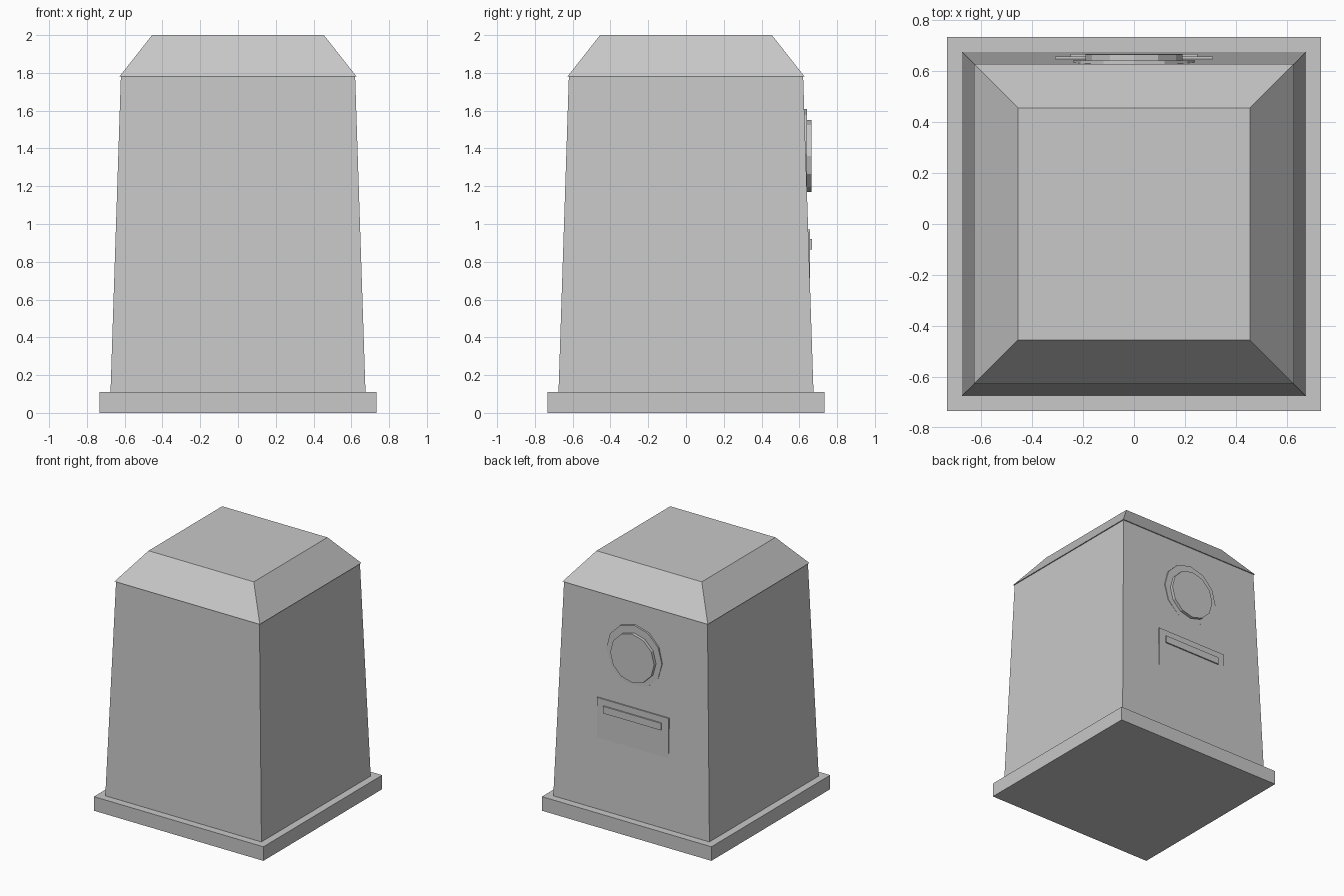
import bpy
import bmesh
import math

cube = bpy.data.objects.get("Cube")
if cube:
    bpy.data.objects.remove(cube, do_unlink=True)

# Single plain grey
GREY = (0.58, 0.58, 0.58, 1.0)
grey = bpy.data.materials.new("plain_grey")
grey.use_nodes = True
grey.diffuse_color = GREY
grey.node_tree.nodes["Principled BSDF"].inputs["Base Color"].default_value = GREY


def finish(name, bm):
    bmesh.ops.recalc_face_normals(bm, faces=bm.faces)
    mesh = bpy.data.meshes.new(name)
    bm.to_mesh(mesh)
    bm.free()
    mesh.materials.append(grey)
    obj = bpy.data.objects.new(name, mesh)
    bpy.context.collection.objects.link(obj)
    return obj


def tapered_block(name, half_bottom, half_top, z0, z1):
    """Square block whose top and bottom may differ in size."""
    bm = bmesh.new()
    bmesh.ops.create_cube(bm, size=2)
    for v in bm.verts:
        half, z = (half_top, z1) if v.co.z > 0 else (half_bottom, z0)
        v.co = (v.co.x * half, v.co.y * half, z)
    return finish(name, bm)


def back_plate(name, half_width, y0, y1, z0, z1):
    bm = bmesh.new()
    bmesh.ops.create_cube(bm, size=2)
    for v in bm.verts:
        v.co = (v.co.x * half_width,
                y1 if v.co.y > 0 else y0,
                z1 if v.co.z > 0 else z0)
    return finish(name, bm)


def back_disc(name, radius, y0, y1, z, sides=12):
    """Faceted disc facing the back, with corners on its axes."""
    bm = bmesh.new()
    ring = []
    for i in range(sides):
        a = math.tau * i / sides
        ring.append(bm.verts.new((radius * math.cos(a), y0, z + radius * math.sin(a))))
    face = bm.faces.new(ring)
    out = bmesh.ops.extrude_face_region(bm, geom=[face], use_keep_orig=True)
    for v in out["geom"]:
        if isinstance(v, bmesh.types.BMVert):
            v.co.y = y1
    return finish(name, bm)


# Main housing
tapered_block("base_slab", 0.733, 0.733, 0, 0.11)
tapered_block("body", 0.675, 0.62, 0.11, 1.785)
tapered_block("roof", 0.628, 0.455, 1.78, 2.0)

# Round fitting on the back
back_disc("dial_surround", 0.24, 0.60, 0.641, 1.37)
back_disc("dial", 0.19, 0.61, 0.665, 1.36)

# Slot plate and its raised lip
back_plate("slot_plate", 0.31, 0.62, 0.657, 0.64, 0.97)
back_plate("slot_lip", 0.25, 0.63, 0.667, 0.865, 0.92)
